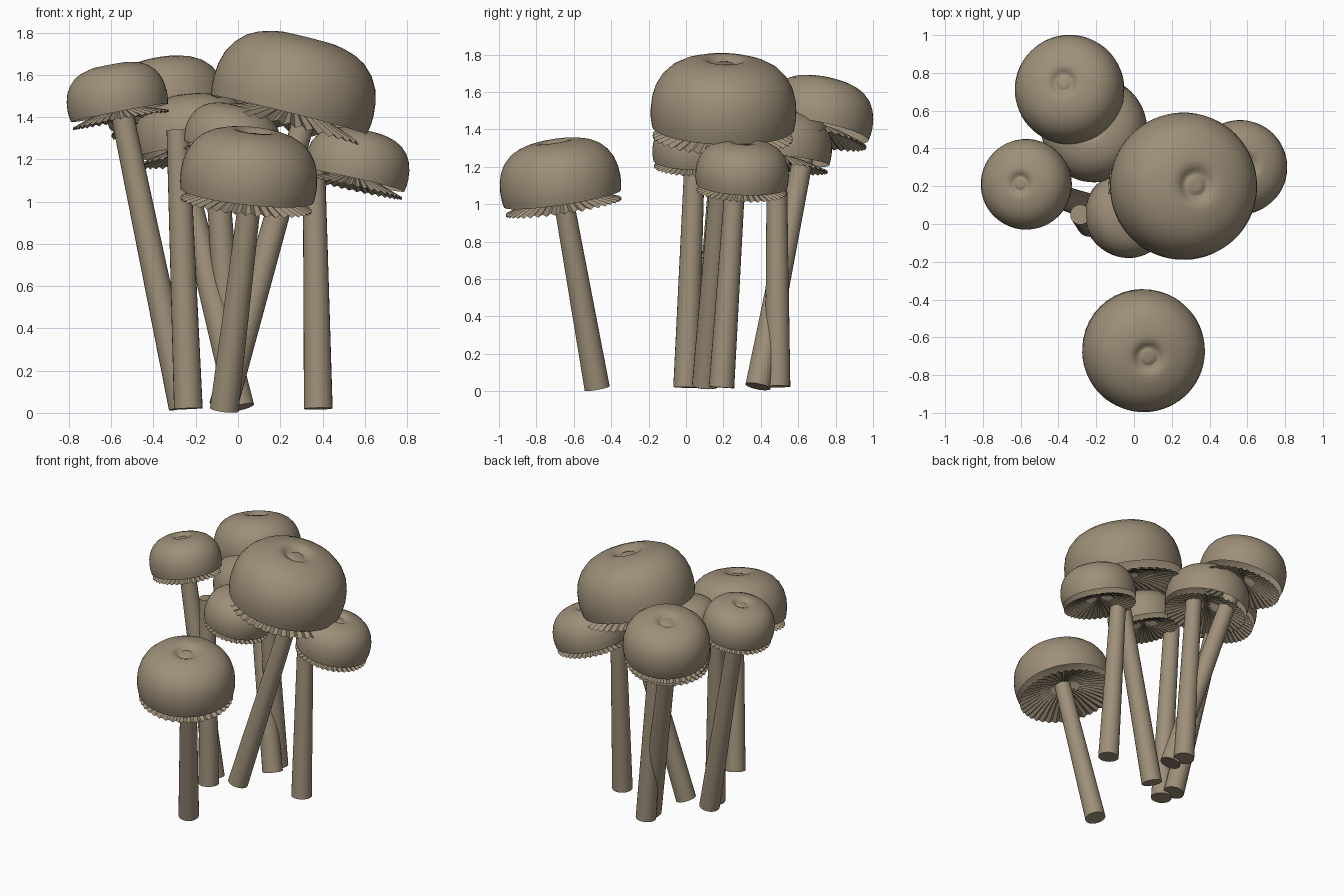
import bpy, bmesh
from math import sin, cos, pi
from mathutils import Vector, Matrix

if "Cube" in bpy.data.objects:
    bpy.data.objects.remove(bpy.data.objects["Cube"])

# One earthy tan for everything
tan = bpy.data.materials.new("mushroom_tan")
tan.use_nodes = True
COLOR = (0.34, 0.275, 0.19, 1)
tan.diffuse_color = COLOR
tan.node_tree.nodes["Principled BSDF"].inputs["Base Color"].default_value = COLOR

# Cap outline from rim to crown dimple, as fractions of the cap radius
CAP = [(0.975, 0), (0.995, 0.12), (1, 0.24), (0.985, 0.4), (0.94, 0.56), (0.86, 0.7),
       (0.74, 0.82), (0.6, 0.895), (0.45, 0.94), (0.34, 0.96), (0.27, 0.955), (0.21, 0.92),
       (0.165, 0.885), (0.135, 0.885), (0.11, 0.905), (0.06, 0.91)]
STEM_SIDES, CAP_SIDES, PLEATS = 24, 64, 40


def make_object(name, bm, matrix, smooth):
    bmesh.ops.recalc_face_normals(bm, faces=bm.faces)
    mesh = bpy.data.meshes.new(name)
    bm.to_mesh(mesh)
    bm.free()
    mesh.materials.append(tan)
    obj = bpy.data.objects.new(name, mesh)
    obj.matrix_world = matrix
    bpy.context.collection.objects.link(obj)
    if smooth:
        bpy.ops.object.select_all(action='DESELECT')
        obj.select_set(True)
        bpy.context.view_layer.objects.active = obj
        bpy.ops.object.shade_smooth_by_angle(angle=0.9)
    return obj


def bridge(bm, a, b):
    for i in range(len(a)):
        j = (i + 1) % len(a)
        bm.faces.new((a[i], a[j], b[j], b[i]))


def facing(origin, normal):
    return Matrix.Translation(origin) @ normal.to_track_quat('Z', 'Y').to_matrix().to_4x4()


def cap(name, radius, matrix):
    bm = bmesh.new()
    rings = []
    for r, z in CAP:
        rings.append([bm.verts.new((radius * r * cos(2 * pi * i / CAP_SIDES),
                                    radius * r * sin(2 * pi * i / CAP_SIDES), radius * z))
                      for i in range(CAP_SIDES)])
    for a, b in zip(rings, rings[1:]):
        bridge(bm, a, b)
    bm.faces.new(rings[-1])
    make_object(name, bm, matrix, True)


def gills(name, radius, matrix):
    # Shallow pleated cone hanging just under the rim
    bm = bmesh.new()
    rings = []
    for r, z, wave in ((0.96, -0.14, 0.022), (0.5, 0.02, 0.015), (0.08, 0.12, 0.004)):
        ring = []
        for i in range(PLEATS * 2):
            a = pi * i / PLEATS
            up = wave if i % 2 else -wave
            ring.append(bm.verts.new((radius * r * cos(a), radius * r * sin(a), radius * (z + up))))
        rings.append(ring)
    for a, b in zip(rings, rings[1:]):
        bridge(bm, a, b)
    bm.faces.new(rings[-1])
    make_object(name, bm, matrix, False)


def stem(name, foot, head):
    foot, head = Vector(foot), Vector(head)
    axis = head - foot
    bm = bmesh.new()
    bmesh.ops.create_cone(bm, cap_ends=True, segments=STEM_SIDES, radius1=0.068, radius2=0.053,
                          depth=axis.length)
    make_object(name, bm, facing((foot + head) / 2, axis), True)


# name, cap centre seen from above, rim height, radius, lean, stem foot, stem head
MUSHROOMS = [
    ("large", (0.26, 0.2), 1.41, 0.39, (0.25, 0.03), (-0.07, 0.1, 0.03), (0.33, 0.21, 1.45)),
    ("front", (0.05, -0.67), 1.03, 0.325, (0.11, -0.15), (-0.065, -0.475, 0.015), (0.065, -0.665, 1.08)),
    ("left", (0.56, 0.3), 1.1, 0.25, (0.22, 0.05), (0.38, 0.19, 0.02), (0.36, 0.265, 1.15)),
    ("right", (-0.57, 0.21), 1.42, 0.24, (-0.19, 0.03), (-0.26, 0.1, 0.025), (-0.56, 0.2, 1.47)),
    ("back", (-0.34, 0.71), 1.395, 0.29, (-0.17, 0.2), (0.01, 0.385, 0.025), (-0.33, 0.66, 1.42)),
    ("inner", (-0.21, 0.5), 1.235, 0.28, (-0.1, 0.1), (-0.02, 0.49, 0.025), (-0.11, 0.485, 1.28)),
    ("middle", (-0.03, 0.05), 1.235, 0.23, (0.24, 0.0), (-0.235, 0.0, 0.02), (-0.285, 0.05, 1.34)),
]

for label, (cx, cy), rim, radius, lean, foot, head in MUSHROOMS:
    normal = Vector((lean[0], lean[1], 1)).normalized()
    origin = Vector((cx, cy, rim)) - 0.2 * radius * Vector((normal.x, normal.y, 0))
    matrix = facing(origin, normal)
    cap(label + "_cap", radius, matrix)
    gills(label + "_gills", radius, matrix)
    stem(label + "_stem", foot, head)
